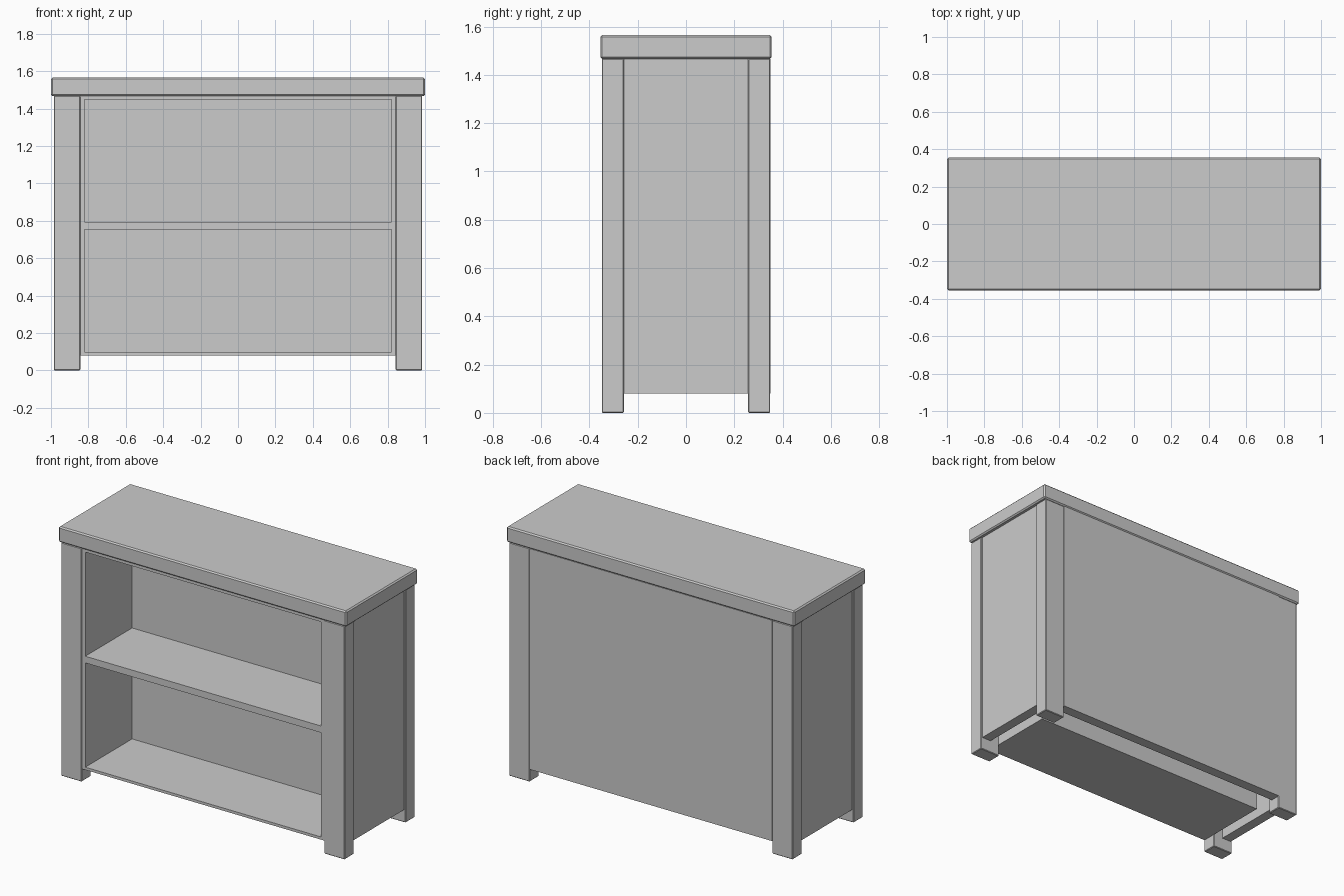
import bpy

cube = bpy.data.objects.get("Cube")
if cube:
    bpy.data.objects.remove(cube, do_unlink=True)

GREY = (0.6, 0.6, 0.6, 1.0)
mat = bpy.data.materials.new("plain grey")
mat.use_nodes = True
mat.diffuse_color = GREY
mat.node_tree.nodes["Principled BSDF"].inputs["Base Color"].default_value = GREY


def box(name, low, high, chamfer=0.0):
    """Axis-aligned board between two corners, with optional chamfered edges."""
    size = [b - a for a, b in zip(low, high)]
    centre = [(a + b) / 2 for a, b in zip(low, high)]
    bpy.ops.mesh.primitive_cube_add(size=1, location=centre)
    ob = bpy.context.object
    ob.name = name
    ob.scale = size
    bpy.ops.object.transform_apply(location=False, rotation=False, scale=True)
    ob.data.materials.append(mat)
    if chamfer:
        mod = ob.modifiers.new("chamfer", "BEVEL")
        mod.width = chamfer
        mod.segments = 1
    return ob


LEG_IN, LEG_OUT = 0.843, 0.985      # leg extent in x
LEG_Y_IN, LEG_Y = 0.257, 0.349      # leg extent in y
BASE, TOP = 0.08, 1.467             # carcass bottom and underside of the top
FRONT, BACK = -0.345, 0.145         # shelf carcass depth
OPEN_X, BOARD = 0.82, 0.025         # opening half width, back board thickness

# Worktop
box("top_slab", (-1, -0.355, TOP), (1, 0.355, 1.565), 0.008)

# Legs and recessed outer side panels
for side, sx in (("right", -1), ("left", 1)):
    x0, x1 = sorted((sx * LEG_IN, sx * LEG_OUT))
    for end, sy in (("front", -1), ("back", 1)):
        y0, y1 = sorted((sy * LEG_Y_IN, sy * LEG_Y))
        box(f"{end}_{side}_leg", (x0, y0, 0), (x1, y1, TOP), 0.004)
    p0, p1 = sorted((sx * 0.91, sx * 0.975))
    box(f"{side}_side_panel", (p0, -LEG_Y_IN, BASE), (p1, LEG_Y_IN, TOP))

    # Inner carcass side
    c0, c1 = sorted((sx * OPEN_X, sx * LEG_IN))
    box(f"{side}_carcass_side", (c0, FRONT, BASE), (c1, BACK, TOP))

# Outer back panel, standing just proud of the legs
box("outer_back_panel", (-LEG_IN, 0.285, BASE), (LEG_IN, LEG_Y + 0.002, TOP))

# Inner carcass boards
box("carcass_back", (-OPEN_X, BACK - BOARD, BASE), (OPEN_X, BACK, TOP))
for name, z0, z1 in (("bottom_shelf", BASE, 0.097),
                     ("middle_shelf", 0.752, 0.794),
                     ("carcass_top", 1.448, TOP)):
    box(name, (-OPEN_X, FRONT, z0), (OPEN_X, BACK - BOARD, z1))
